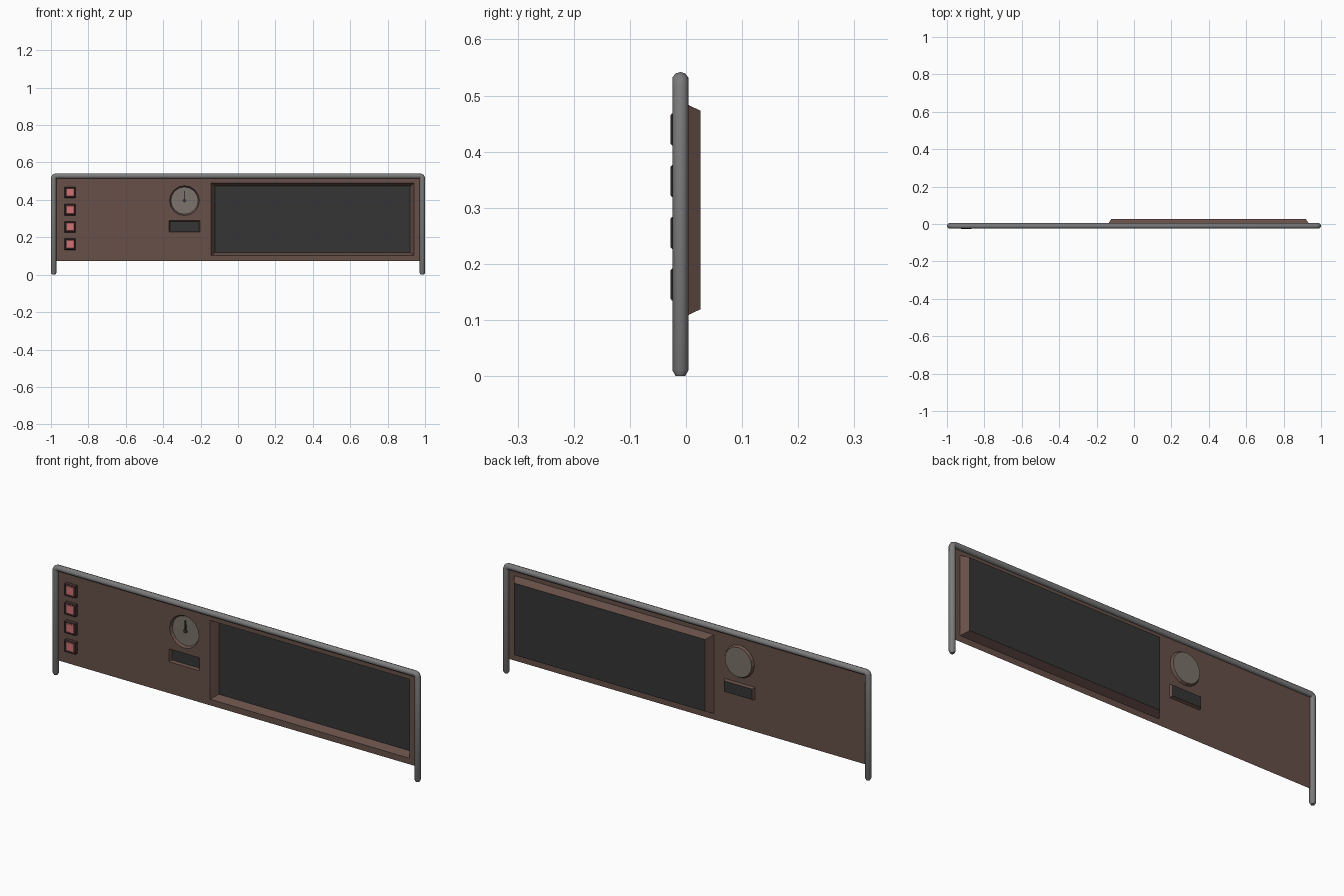
import bpy, bmesh, math
from mathutils import Vector

if "Cube" in bpy.data.objects:
    bpy.data.objects.remove(bpy.data.objects["Cube"])

PY = -0.01  # plane of the sheet panel


def material(name, rgb):
    m = bpy.data.materials.new(name)
    m.diffuse_color = (*rgb, 1)
    m.use_nodes = True
    m.node_tree.nodes["Principled BSDF"].inputs["Base Color"].default_value = m.diffuse_color
    return m


BROWN = material("brown", (0.135, 0.08, 0.065))
DARK = material("dark", (0.035, 0.035, 0.035))
FACE = material("dial_face", (0.2, 0.17, 0.145))
PINK = material("pink", (0.62, 0.17, 0.18))
BEZEL = material("bezel", (0.06, 0.035, 0.032))
STEEL = material("steel", (0.2, 0.2, 0.2))


def finish(name, bm, *mats):
    me = bpy.data.meshes.new(name)
    bm.to_mesh(me)
    bm.free()
    ob = bpy.data.objects.new(name, me)
    bpy.context.collection.objects.link(ob)
    for m in mats:
        me.materials.append(m)
    return ob


def rect(x0, x1, z0, z1):
    return [(x0, z0), (x1, z0), (x1, z1), (x0, z1)]


def circle(cx, cz, r, n):
    return [(cx + r * math.sin(2 * math.pi * i / n),
             cz + r * math.cos(2 * math.pi * i / n)) for i in range(n)]


def ring(bm, pts, y):
    return [bm.verts.new((x, y, z)) for x, z in pts]


def bridge(bm, a, b):
    n = len(a)
    for i in range(n):
        bm.faces.new((a[i], a[(i + 1) % n], b[(i + 1) % n], b[i]))


# Recesses: opening, floor, floor depth, floor material slot
recesses = [
    (rect(-0.145, 0.942, 0.102, 0.490), rect(-0.122, 0.920, 0.119, 0.473), 0.0255, 1),
    (rect(-0.369, -0.203, 0.227, 0.290), rect(-0.363, -0.209, 0.232, 0.285), 0.003, 1),
    (circle(-0.286, 0.396, 0.080, 16), circle(-0.286, 0.396, 0.073, 16), 0.002, 2),
]

# Sheet panel with pressed-in screen, slot and dial
bm = bmesh.new()
edges, loops = [], []
for pts in [rect(-0.986, 0.986, 0.072, 0.527)] + [r[0] for r in recesses]:
    vs = ring(bm, pts, PY)
    loops.append(vs)
    edges += [bm.edges.new((vs[i], vs[(i + 1) % len(vs)])) for i in range(len(vs))]
bmesh.ops.triangle_fill(bm, edges=edges, use_beauty=True, normal=Vector((0, -1, 0)))
for vs, (_, floor, y, slot) in zip(loops[1:], recesses):
    inner = ring(bm, floor, y)
    bridge(bm, vs, inner)
    bm.faces.new(inner).material_index = slot
bmesh.ops.recalc_face_normals(bm, faces=bm.faces)
bm.faces.ensure_lookup_table()
if bm.faces[0].normal.y > 0:
    bmesh.ops.reverse_faces(bm, faces=bm.faces)
bmesh.ops.dissolve_limit(bm, angle_limit=0.01, verts=bm.verts, edges=bm.edges,
                         delimit={'MATERIAL'})
finish("panel", bm, BROWN, DARK, FACE)

# Square buttons: dark tapered bezel with a pink cap
for i in range(4):
    z = 0.163 + 0.0922 * i
    bm = bmesh.new()
    prev = None
    for h, y in ((0.030, PY), (0.0285, -0.025), (0.025, -0.0278), (0.022, -0.025), (0.020, -0.0275)):
        cur = ring(bm, rect(-0.898 - h, -0.898 + h, z - h, z + h), y)
        if prev:
            bridge(bm, prev, cur)
        prev = cur
    bm.faces.new(prev)
    bm.faces.ensure_lookup_table()
    for f in bm.faces[-5:]:
        f.material_index = 1
    bmesh.ops.recalc_face_normals(bm, faces=bm.faces)
    finish(f"button_{i + 1}", bm, BEZEL, PINK)

# Dial needle and hub
bm = bmesh.new()
for shape in (circle(-0.286, 0.396, 0.010, 8),
              [(-0.290, 0.396), (-0.282, 0.396), (-0.283, 0.448), (-0.289, 0.448)]):
    back, front = ring(bm, shape, 0.001), ring(bm, shape, -0.004)
    bridge(bm, back, front)
    bm.faces.new(front)
bmesh.ops.recalc_face_normals(bm, faces=bm.faces)
finish("needle", bm, DARK)

# Tube frame: two legs joined by a top rail, tapered feet
X, TOP, R = 0.9855, 0.5275, 0.0148
half = [(X, 0.0, 0.6), (X, 0.010, 1), (X, TOP - 0.012, 1),
        (X - 0.0035, TOP - 0.0035, 1), (X - 0.012, TOP, 1)]
path = [(-x, z, r) for x, z, r in half] + half[::-1]
cu = bpy.data.curves.new("tube_frame", 'CURVE')
cu.dimensions = '3D'
cu.bevel_depth = R
cu.bevel_resolution = 3
cu.use_fill_caps = True
sp = cu.splines.new('POLY')
sp.points.add(len(path) - 1)
for p, (x, z, r) in zip(sp.points, path):
    p.co = (x, PY, z, 1)
    p.radius = r
tube = bpy.data.objects.new("tube_frame", cu)
bpy.context.collection.objects.link(tube)
cu.materials.append(STEEL)
bpy.context.view_layer.objects.active = tube
tube.select_set(True)
bpy.ops.object.convert(target='MESH')
bpy.ops.object.shade_smooth_by_angle(angle=math.radians(50))
